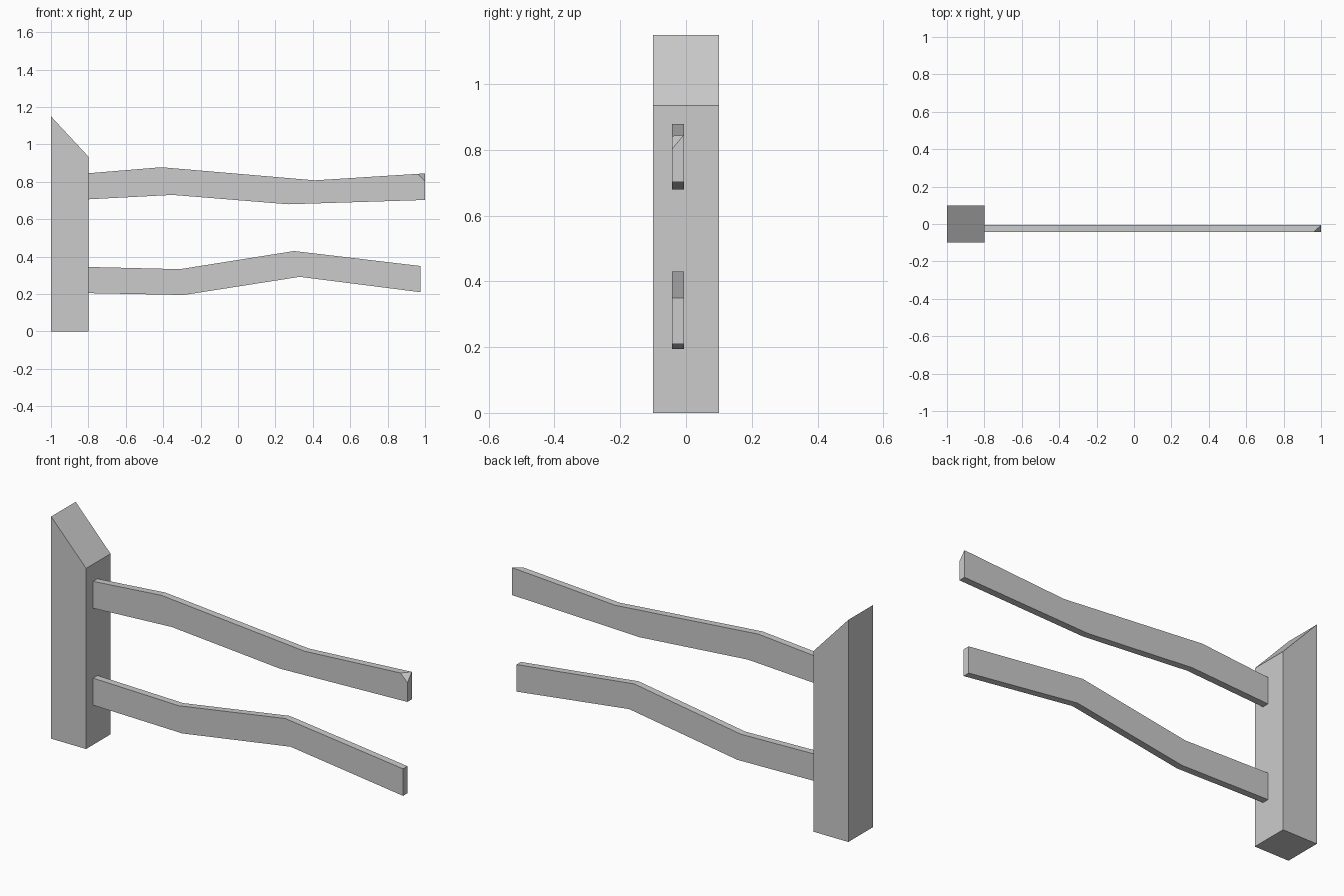
import bpy
import bmesh
from mathutils import Vector

cube = bpy.data.objects.get("Cube")
if cube:
    bpy.data.objects.remove(cube, do_unlink=True)

# Single flat grey for all the timber
GREY = (0.6, 0.6, 0.6, 1.0)
timber = bpy.data.materials.new("grey_timber")
timber.use_nodes = True
timber.diffuse_color = GREY
bsdf = next(n for n in timber.node_tree.nodes if n.type == 'BSDF_PRINCIPLED')
bsdf.inputs["Base Color"].default_value = GREY
bsdf.inputs["Roughness"].default_value = 0.8


def slab(name, top, bottom, y0, y1, chip=None):
    """Extrude a side outline from y0 to y1; chip is a plane (point, normal) that cuts a corner."""
    bm = bmesh.new()
    rows = []
    for y in (y0, y1):
        rows.append([[bm.verts.new((x, y, z)) for x, z in line] for line in (top, bottom)])
    (ft, fb), (bt, bb) = rows
    for i in range(len(top) - 1):
        j = i + 1
        bm.faces.new((fb[i], fb[j], ft[j], ft[i]))
        bm.faces.new((bb[j], bb[i], bt[i], bt[j]))
        bm.faces.new((ft[i], ft[j], bt[j], bt[i]))
        bm.faces.new((bb[i], bb[j], fb[j], fb[i]))
    bm.faces.new((bb[0], fb[0], ft[0], bt[0]))
    bm.faces.new((fb[-1], bb[-1], bt[-1], ft[-1]))
    if chip:
        geom = bm.verts[:] + bm.edges[:] + bm.faces[:]
        cut = bmesh.ops.bisect_plane(bm, geom=geom, plane_co=chip[0], plane_no=chip[1],
                                     clear_outer=True)
        edges = [e for e in cut["geom_cut"] if isinstance(e, bmesh.types.BMEdge)]
        bmesh.ops.holes_fill(bm, edges=edges)
    bmesh.ops.recalc_face_normals(bm, faces=bm.faces[:])
    mesh = bpy.data.meshes.new(name)
    bm.to_mesh(mesh)
    bm.free()
    mesh.materials.append(timber)
    obj = bpy.data.objects.new(name, mesh)
    bpy.context.collection.objects.link(obj)
    return obj


# Square post with a slanted top
slab("post", [(-1, 1.15), (-0.8, 0.935)], [(-1, 0), (-0.8, 0)], -0.1, 0.1)

# Bent rails set into the post, the upper one with a chipped front corner
FRONT, BACK = -0.042, -0.006
corner = Vector((1, BACK - 0.001, 0.845))
a = Vector((0.96, FRONT, 0.843)) - corner
b = Vector((1, FRONT, 0.803)) - corner
normal = a.cross(b)
if normal.z < 0:
    normal.negate()

slab("upper_rail",
     [(-0.81, 0.845), (-0.41, 0.878), (0.41, 0.808), (1, 0.845)],
     [(-0.81, 0.706), (-0.35, 0.73), (0.27, 0.68), (1, 0.703)],
     FRONT, BACK, chip=(corner, normal.normalized()))
slab("lower_rail",
     [(-0.81, 0.345), (-0.31, 0.333), (0.3, 0.43), (0.975, 0.35)],
     [(-0.81, 0.205), (-0.29, 0.195), (0.33, 0.292), (0.975, 0.21)],
     FRONT, BACK)
